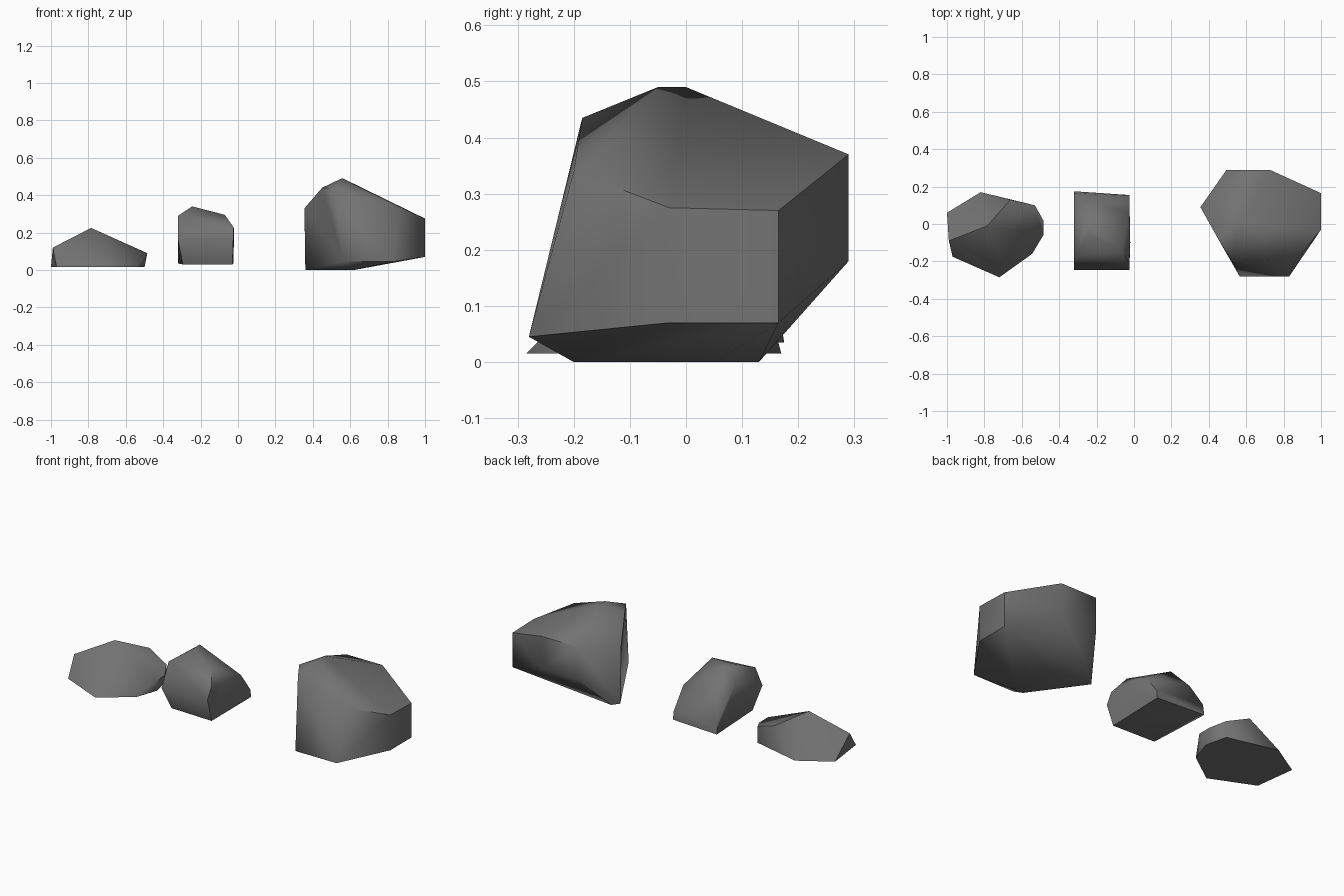
import bpy
import bmesh
import math

# Remove the default cube
cube = bpy.data.objects.get("Cube")
if cube:
    bpy.data.objects.remove(cube, do_unlink=True)

# Single stone colour
stone = bpy.data.materials.new("dark_grey_stone")
stone.use_nodes = True
colour = (0.17, 0.17, 0.17, 1.0)
stone.diffuse_color = colour
shader = stone.node_tree.nodes["Principled BSDF"]
shader.inputs["Base Color"].default_value = colour
shader.inputs["Roughness"].default_value = 0.9


def make_rock(name, rings, smooth_angle=60):
    """Wrap a chiselled convex stone around a few corner points, listed by level."""
    mesh = bpy.data.meshes.new(name)
    bm = bmesh.new()
    for ring in rings:
        for corner in ring:
            bm.verts.new(corner)
    hull = bmesh.ops.convex_hull(bm, input=bm.verts[:])
    # Drop corners swallowed by the hull, then merge nearly flat facets
    loose = [v for v in bm.verts if not v.link_faces]
    bmesh.ops.delete(bm, geom=loose, context="VERTS")
    bmesh.ops.dissolve_limit(bm, angle_limit=math.radians(2),
                             verts=bm.verts[:], edges=bm.edges[:])
    bmesh.ops.recalc_face_normals(bm, faces=bm.faces[:])
    bm.to_mesh(mesh)
    bm.free()
    mesh.materials.append(stone)
    rock = bpy.data.objects.new(name, mesh)
    bpy.context.collection.objects.link(rock)

    # Soft shading with only the hardest edges kept sharp
    bpy.ops.object.select_all(action="DESELECT")
    rock.select_set(True)
    bpy.context.view_layer.objects.active = rock
    bpy.ops.object.shade_smooth_by_angle(angle=math.radians(smooth_angle))
    return rock


# Large boulder: base, lower rim, upper rim, crown
make_rock("large_boulder", [
    [(.36, .09, 0), (.39, .13, 0), (.6, .05, 0), (.62, -.2, 0), (.57, -.2, 0)],
    [(.565, -.28, .045), (.83, -.28, .045), (1, -.03, .07), (1, .165, .07),
     (.725, .29, .18), (.495, .29, .18)],
    [(.355, .09, .33), (.495, .29, .37), (.725, .29, .37), (1, .165, .27),
     (1, -.03, .275), (.86, -.2, .34)],
    [(.515, -.185, .435), (.45, -.08, .44), (.555, -.05, .49), (.56, 0, .49)],
])

# Medium rock: base, waist, shoulder, crown
make_rock("medium_rock", [
    [(-.295, -.19, .03), (-.03, -.2, .03), (-.025, .155, .035), (-.32, .175, .035),
     (-.315, -.15, .06)],
    [(-.32, -.245, .16), (-.025, -.245, .17), (-.025, .15, .08), (-.32, .165, .1)],
    [(-.02, -.1, .22), (-.025, .06, .2), (-.025, -.21, .23), (-.27, .12, .21),
     (-.32, 0, .27)],
    [(-.32, -.18, .29), (-.07, -.14, .295), (-.245, 0, .34), (-.245, -.06, .34)],
])

# Low flat rock: base, sides, ridge
make_rock("flat_rock", [
    [(-1, .06, .015), (-.82, .17, .015), (-.53, .1, .015), (-.5, -.03, .015),
     (-.545, -.16, .015), (-.72, -.285, .015), (-.97, -.175, .015)],
    [(-.485, .02, .09), (-.485, -.06, .09), (-.53, .1, .11), (-.68, -.24, .06),
     (-.99, -.09, .12)],
    [(-.66, .13, .16), (-.785, -.01, .225)],
])
